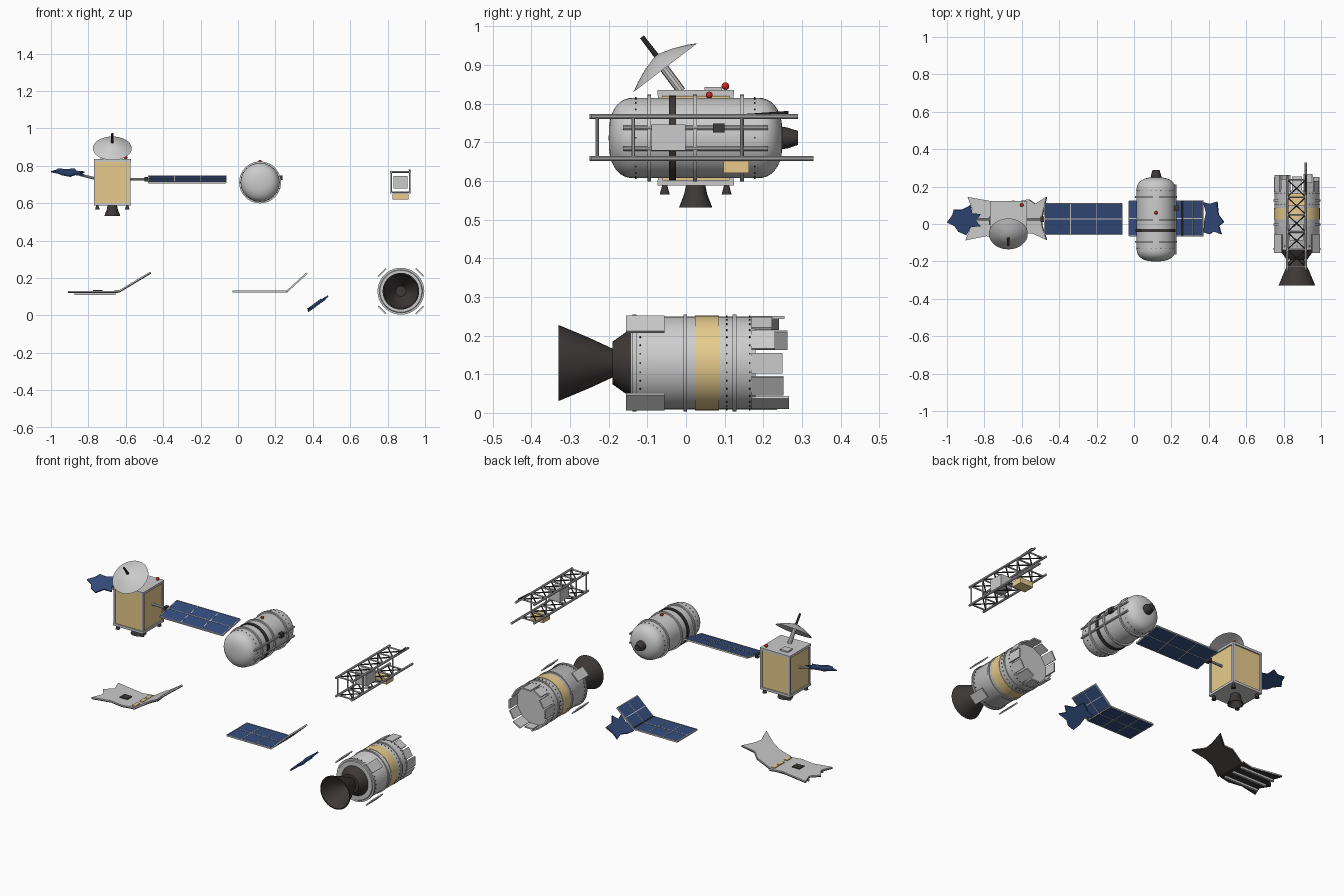
import bpy, bmesh, math, random
from mathutils import Matrix, Vector

if "Cube" in bpy.data.objects:
    bpy.data.objects.remove(bpy.data.objects["Cube"])
random.seed(4)

def mat(name, c):
    m = bpy.data.materials.new(name)
    m.diffuse_color = (*c, 1)
    m.use_nodes = True
    m.node_tree.nodes["Principled BSDF"].inputs["Base Color"].default_value = m.diffuse_color
    return m
GOLD = mat("gold_foil", (0.80, 0.60, 0.27))
DARK = mat("dark_metal", (0.045, 0.04, 0.038))
BLUE = mat("solar_blue", (0.035, 0.075, 0.21))
RED = mat("red_light", (0.6, 0.02, 0.02))
T = Matrix.Translation
def R(deg, ax): return Matrix.Rotation(math.radians(deg), 4, ax)
I = Matrix.Identity(4)

def finish(bm, name, m=None, M=I, smooth=False):
    bmesh.ops.recalc_face_normals(bm, faces=bm.faces)
    me = bpy.data.meshes.new(name)
    bm.to_mesh(me)
    bm.free()
    ob = bpy.data.objects.new(name, me)
    bpy.context.collection.objects.link(ob)
    ob.matrix_world = M
    if m: me.materials.append(m)
    if smooth:
        bpy.ops.object.select_all(action='DESELECT')
        ob.select_set(True)
        bpy.context.view_layer.objects.active = ob
        bpy.ops.object.shade_smooth_by_angle(angle=math.radians(35))
    return ob

def box(name, c, s, m=None, M=I):
    bm = bmesh.new()
    bmesh.ops.create_cube(bm, size=1, matrix=T(c) @ Matrix.Diagonal((*s, 1)))
    return finish(bm, name, m, M)

def rod(name, a, b, r, m=None, r2=None, M=I, n=10):
    a, b = Vector(a), Vector(b)
    bm = bmesh.new()
    q = (b - a).to_track_quat('Z', 'Y').to_matrix().to_4x4()
    bmesh.ops.create_cone(bm, cap_ends=True, segments=n, radius1=r, radius2=r if r2 is None else r2,
                          depth=(b - a).length, matrix=T((a + b) / 2) @ q)
    return finish(bm, name, m, M, True)

def ball(name, c, r, m=None):
    bm = bmesh.new()
    bmesh.ops.create_uvsphere(bm, u_segments=14, v_segments=8, radius=r, matrix=T(c))
    finish(bm, name, m, I, True)

def lathe(name, prof, M, m=None, n=40):
    # profile of (radius, height) spun round local z
    bm = bmesh.new()
    vs = [bm.verts.new((r, 0, h)) for r, h in prof]
    es = [bm.edges.new(p) for p in zip(vs, vs[1:])]
    bmesh.ops.spin(bm, geom=vs + es, axis=(0, 0, 1), cent=(0, 0, 0), steps=n, angle=2 * math.pi)
    bmesh.ops.remove_doubles(bm, verts=bm.verts, dist=1e-5)
    finish(bm, name, m, M, True)

def band(name, r, y0, y1, M, m=None):
    lathe(name, [(r - .015, y0), (r, y0), (r, y1), (r - .015, y1)], M, m)

def jagged(name, pts, t, M, m=None):
    # torn sheet: outline extruded to thickness t
    bm = bmesh.new()
    f = bm.faces.new([bm.verts.new((x, y, -t / 2)) for x, y in pts])
    g = bmesh.ops.extrude_face_region(bm, geom=[f])
    bmesh.ops.translate(bm, vec=(0, 0, t), verts=[v for v in g['geom'] if isinstance(v, bmesh.types.BMVert)])
    bmesh.ops.triangulate(bm, faces=bm.faces)
    finish(bm, name, m, M)

def solar(name, L, W, cols, M):
    # panel from local x=0 to L with a thin frame grid
    box(name, (L / 2, 0, 0), (L, W, .006), BLUE, M)
    for i in range(cols + 1):
        box(name + "_rib", (L * i / cols, 0, 0), (.004, W, .009), None, M)
    for y in (-W / 2, 0, W / 2):
        box(name + "_rail", (L / 2, y, 0), (L, .004, .009), None, M)

# satellite body
sx, sy = -.672, .025
box("satellite_body", (sx, sy, .71), (.186, .186, .22), GOLD)
box("satellite_top", (sx, sy, .828), (.198, .198, .014))
box("satellite_bottom", (sx, sy, .595), (.198, .198, .014))
for i in (-1, 1):
    for j in (-1, 1):
        box("corner_post", (sx + i * .092, sy + j * .092, .71), (.012, .012, .23))
        rod("small_thruster", (sx + i * .08, sy + j * .08, .565), (sx + i * .08, sy + j * .08, .59), .013, DARK, .006)
lathe("satellite_nozzle", [(0, .59), (.025, .588), (.03, .565), (.043, .531), (.038, .531), (.022, .57), (0, .57)], T((sx, sy, 0)), DARK, 24)
ball("satellite_beacon", (-.6, .102, .845), .01, RED)
rod("beacon_stem", (-.6, .102, .83), (-.6, .102, .845), .004)
box("top_hatch", (-.71, .07, .838), (.05, .045, .01))

# tilted dish, feed and mast
D = T((sx, -.053, .893)) @ R(37.4, 'X')
lathe("dish", [(.104, 0), (.08, .013), (.045, .028), (0, .041), (0, .036), (.045, .022), (.08, .008), (.104, 0)], D, None, 32)
rod("dish_feed", (0, 0, .035), (0, 0, .1), .007, DARK, .006, M=D)
rod("dish_mast", (sx, -.012, .832), (sx, -.07, .91), .012)

# intact solar wing
rod("right_boom", (-.58, sy, .728), (-.48, sy, .728), .007)
box("boom_hub", (-.49, sy, .728), (.018, .03, .022), DARK)
solar("right_wing", .415, .168, 3, T((-.478, .027, .727)) @ R(11, 'X'))

# torn solar wing
rod("left_boom", (-.765, sy, .732), (-.845, sy, .752), .007)
jagged("left_wing_torn", [(.09, -.03), (.04, -.035), (.015, -.08), (-.03, -.06), (-.05, -.03), (-.09, -.01), (-.062, .03),
       (-.055, .06), (-.01, .06), (.035, .085), (.045, .04), (.09, .035), (.065, 0)], .007,
       T((-.91, .018, .764)) @ R(4, 'Y') @ R(14, 'X'), BLUE)

# fuel tank along y
K = T((.118, 0, .711)) @ R(-90, 'X')
prof = [(0, -.2)]
for i in range(1, 10):
    a = math.pi / 2 * i / 9
    prof.append((.104 * math.sin(a) ** .75, -.135 - .065 * math.cos(a) ** .9 if i < 9 else -.135))
prof += [(r, .05 - h) for r, h in reversed(prof)]
lathe("tank", prof, K)
for y in (-.095, .023, .145):
    band("tank_ring", .112, y - .005, y + .005, K)
band("tank_black_band", .11, -.044, -.026, K, DARK)
lathe("tank_nozzle", [(0, .24), (.03, .24), (.027, .262), (.018, .29), (0, .29)], K, DARK, 20)
ball("tank_beacon", (.118, .06, .822), .009, RED)
for z in (.683, .737):
    rod("tank_pipe", (.222, -.163, z), (.222, .212, z), .006)
    for y in (-.13, .023, .18):
        rod("pipe_clamp", (.2, y, z), (.222, y, z), .005)
box("tank_valve", (.226, .085, .737), (.022, .03, .024), DARK)
for y in (-.13, .178):
    for i in range(24):
        a = i * math.pi / 12
        box("tank_rivet", (.104, 0, y), (.004, .004, .004), DARK, K @ R(math.degrees(a), 'Z'))

# lattice truss
X0, X1, Z0, Z1 = .819, .919, .658, .767
for x in (X0, X1):
    for z in (Z0, Z1):
        e = .05 if z == Z0 else .01
        s = -.02 if x == X0 else 0
        rod("longeron", (x, -.245 + s / 4, z), (x, .28 + s + (e if x == X1 else 0), z), .0065)
ys = [-.23 + i * .0935 for i in range(6)]
for k, y in enumerate(ys):
    for z in (Z0, Z1):
        rod("truss_cross", (X0, y, z), (X1, y, z), .0045)
        if k < 5:
            rod("truss_diagonal", (X0, y, z), (X1, ys[k + 1], z), .0035, DARK)
            rod("truss_diagonal", (X1, y, z), (X0, ys[k + 1], z), .0035, DARK)
    if k in (0, 1, 4):
        for x in (X0, X1):
            rod("truss_post", (x, y, Z0), (x, y, Z1), .0045)
rod("broken_strut", (X1, .12, Z1), (X1, .265, Z1 + .01), .004, DARK)
box("truss_equipment", (.869, -.045, .712), (.075, .088, .068))
box("truss_gold_box", (.869, .13, .636), (.085, .066, .032), GOLD)

# engine stage along y
E = T((.871, 0, .129)) @ R(-90, 'X')
lathe("stage_body", [(0, -.143), (.112, -.143), (.12, -.13), (.12, .18), (0, .18)], E, None, 48)
for y in (-.133, -.002, .125):
    band("stage_ring", .125, y - .005, y + .005, E)
band("stage_gold_band", .1225, .023, .085, E, GOLD)
lathe("engine_mount", [(0, -.14), (.088, -.14), (.085, -.148), (.055, -.19), (0, -.19)], E, DARK, 36)
lathe("engine_bell", [(0, -.18), (.035, -.185), (.065, -.25), (.096, -.324), (.098, -.33), (.092, -.33), (.06, -.25), (.028, -.2), (0, -.2)], E, DARK, 36)
for y in (-.118, .105, .165):
    for i in range(32):
        box("stage_rivet", (.121, 0, y), (.004, .004, .004), DARK, E @ R(i * 11.25, 'Z'))
# torn skin tabs at the open end
tips = [.25, .252, .266, .235, .262, .225, .25, .262, .24, .255, .222, .23]
for i, t in enumerate(tips):
    box("torn_tab", (.118, 0, (.17 + t) / 2), (.008, .053, t - .17), None, E @ R(i * 30, 'Z'))
# loose corner panels at the engine end
for i in range(4):
    box("loose_panel", (.142, 0, -.105), (.007, .058, .1), None, E @ R(45 + 90 * i, 'Z'))

# broken solar wing below
solar("fallen_wing", .288, .188, 3, T((-.028, .03, .128)))
rod("wing_hinge", (.26, -.065, .128), (.26, .125, .128), .006, DARK)
solar("fallen_wing_bent", .143, .188, 2, T((.262, .03, .128)) @ R(-42.5, 'Y'))
jagged("wing_scrap", [(-.065, -.075), (-.03, -.085), (.0, -.07), (.05, -.085), (.035, -.04), (.07, -.02), (.035, .02), (.03, .09),
       (-.02, .078), (-.06, .085), (-.045, .03), (-.06, -.02)], .008,
       T((.424, .03, .063)) @ R(-36, 'Y') @ R(4, 'X'), BLUE)

# torn hull plate: flat half and bent half, dark inner skin
flat = [(0, .1), (-.07, .085), (-.15, .1), (-.25, .118), (-.225, .05), (-.27, .005), (-.235, -.05), (-.262, -.115),
        (-.15, -.092), (-.07, -.105), (0, -.09)]
bent = [(0, -.1), (.07, -.075), (.12, -.08), (.2, -.112), (.17, -.03), (.175, .02), (.2, .118), (.13, .08), (.09, .105), (0, .09)]
P = T((-.64, .027, .128))
Q = P @ R(-31, 'Y')
for nm, pts, M in (("hull_flat", flat, P), ("hull_bent", bent, Q)):
    jagged(nm, pts, .006, M)
    jagged(nm + "_inner", pts, .006, M @ T((0, 0, -.0055)), DARK)
for y in (-.065, 0, .065):
    box("hull_stringer", (-.125, y, -.014), (.22, .012, .012), None, P)
for y in (-.06, .01, .06):
    box("hull_foil", (-.008, y, .005), (.022, .045, .006), GOLD, P)
box("hull_port", (-.11, -.01, .005), (.05, .045, .006), DARK, P)
